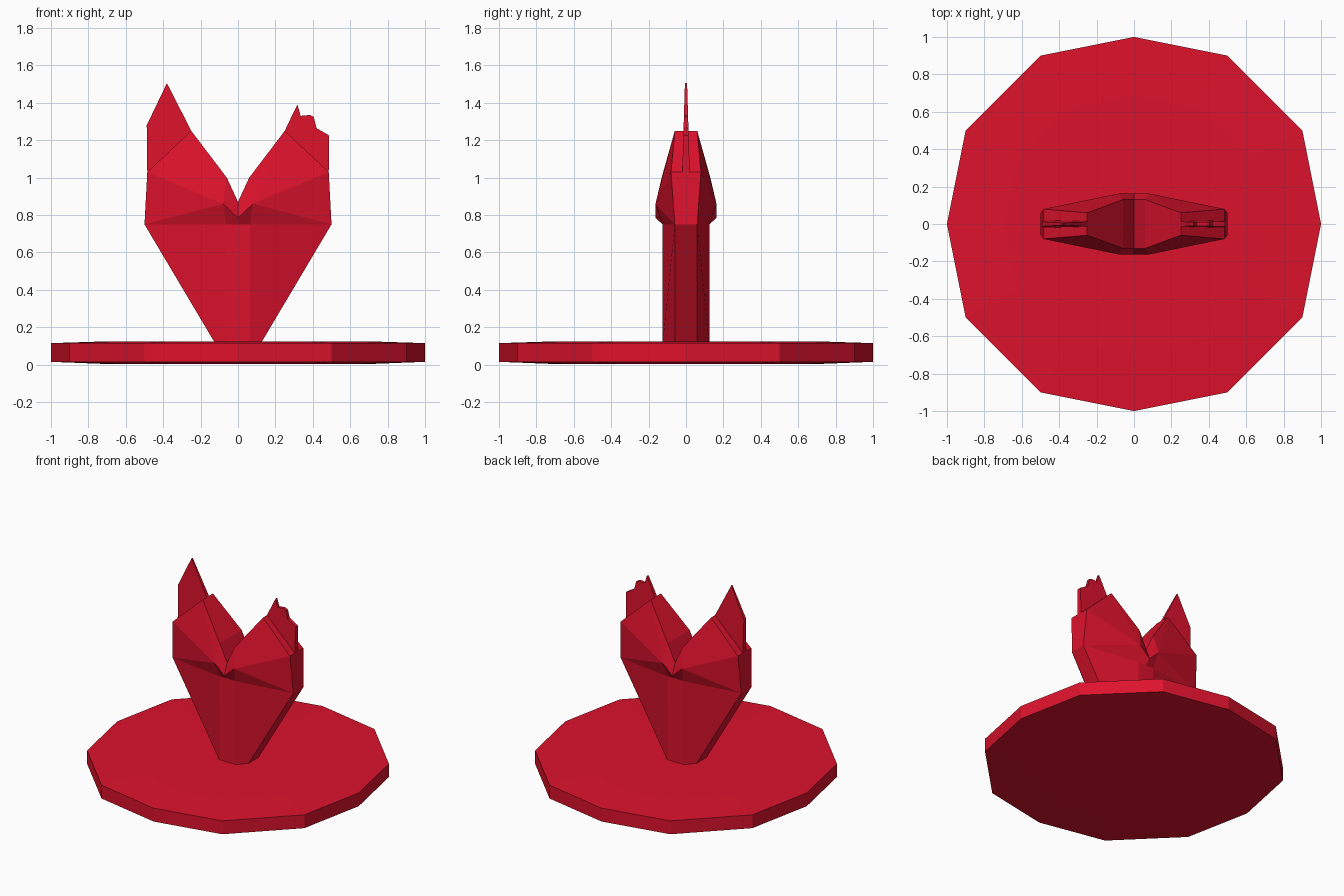
import bpy, bmesh

if "Cube" in bpy.data.objects:
    bpy.data.objects.remove(bpy.data.objects["Cube"])

red = bpy.data.materials.new("red")
red.diffuse_color = (0.72, 0.006, 0.025, 1)
red.use_nodes = True
red.node_tree.nodes["Principled BSDF"].inputs["Base Color"].default_value = red.diffuse_color


def finish(name, bm):
    bmesh.ops.remove_doubles(bm, verts=bm.verts, dist=0.0005)
    bmesh.ops.recalc_face_normals(bm, faces=bm.faces)
    mesh = bpy.data.meshes.new(name)
    bm.to_mesh(mesh)
    bm.free()
    mesh.materials.append(red)
    obj = bpy.data.objects.new(name, mesh)
    bpy.context.collection.objects.link(obj)
    return obj


# Twelve-sided base disc with very slightly raised top and bottom
rim = [(1, 0), (.9, .5), (.5, .9), (0, 1), (-.5, .9), (-.9, .5),
       (-1, 0), (-.9, -.5), (-.5, -.9), (0, -1), (.5, -.9), (.9, -.5)]
bm = bmesh.new()
rings = [[bm.verts.new((x * s, y * s, z)) for x, y in rim]
         for s, z in ((.69, .003), (1, .015), (1, .115), (.69, .125))]
for lo, hi in zip(rings, rings[1:]):
    for i in range(12):
        j = (i + 1) % 12
        bm.faces.new((lo[i], lo[j], hi[j], hi[i]))
bm.faces.new(rings[0])
bm.faces.new(rings[-1])
finish("base_disc", bm)

# Forked body: one quarter of the shell, mirrored across x and y
P = {
    "A": (0, .125, .11), "B": (.06, .125, .11), "C": (.12, .06, .11), "D": (.12, 0, .11),
    "E": (0, .125, .75), "F": (.065, .125, .75), "G": (.5, .06, .75), "H": (.5, 0, .75),
    "I": (0, .163, .785), "J": (.08, .163, .86), "K": (.485, .08, 1.03), "L": (.485, 0, 1.03),
    "M": (.25, .06, 1.25), "N": (.25, 0, 1.25), "P": (.06, .13, 1.0), "Q": (.06, 0, 1.0),
    "R": (0, .13, .87), "S": (0, 0, .87), "O": (0, 0, .11),
}
panels = "ABFE BCGF CDHG EFJI FGJ GKJ GHLK JKM JMP KLNM IJPR PMNQ RPQS ABCDO".split()
bm = bmesh.new()
for sx in (-1, 1):
    for sy in (-1, 1):
        for panel in panels:
            bm.faces.new([bm.verts.new((P[k][0] * sx, P[k][1] * sy, P[k][2])) for k in panel])
finish("forked_body", bm)


# Thin blades tapering in thickness towards the tip
def blade(name, outline):
    bm = bmesh.new()
    sides = []
    for s in (-1, 1):
        sides.append([bm.verts.new((x, s * (.02 - .014 * (z - 1.03) / .47), z))
                      for x, z in outline])
    bm.faces.new(sides[0])
    bm.faces.new(sides[1])
    n = len(outline)
    for i in range(n):
        j = (i + 1) % n
        bm.faces.new((sides[0][i], sides[0][j], sides[1][j], sides[1][i]))
    finish(name, bm)


blade("whole_blade", [(-.485, 1.02), (-.488, 1.28), (-.38, 1.505), (-.25, 1.25), (-.25, 1.15)])
blade("broken_blade", [(.485, 1.02), (.487, 1.225), (.42, 1.265), (.405, 1.325), (.385, 1.335),
                       (.335, 1.33), (.318, 1.39), (.295, 1.345), (.25, 1.25), (.25, 1.15)])
